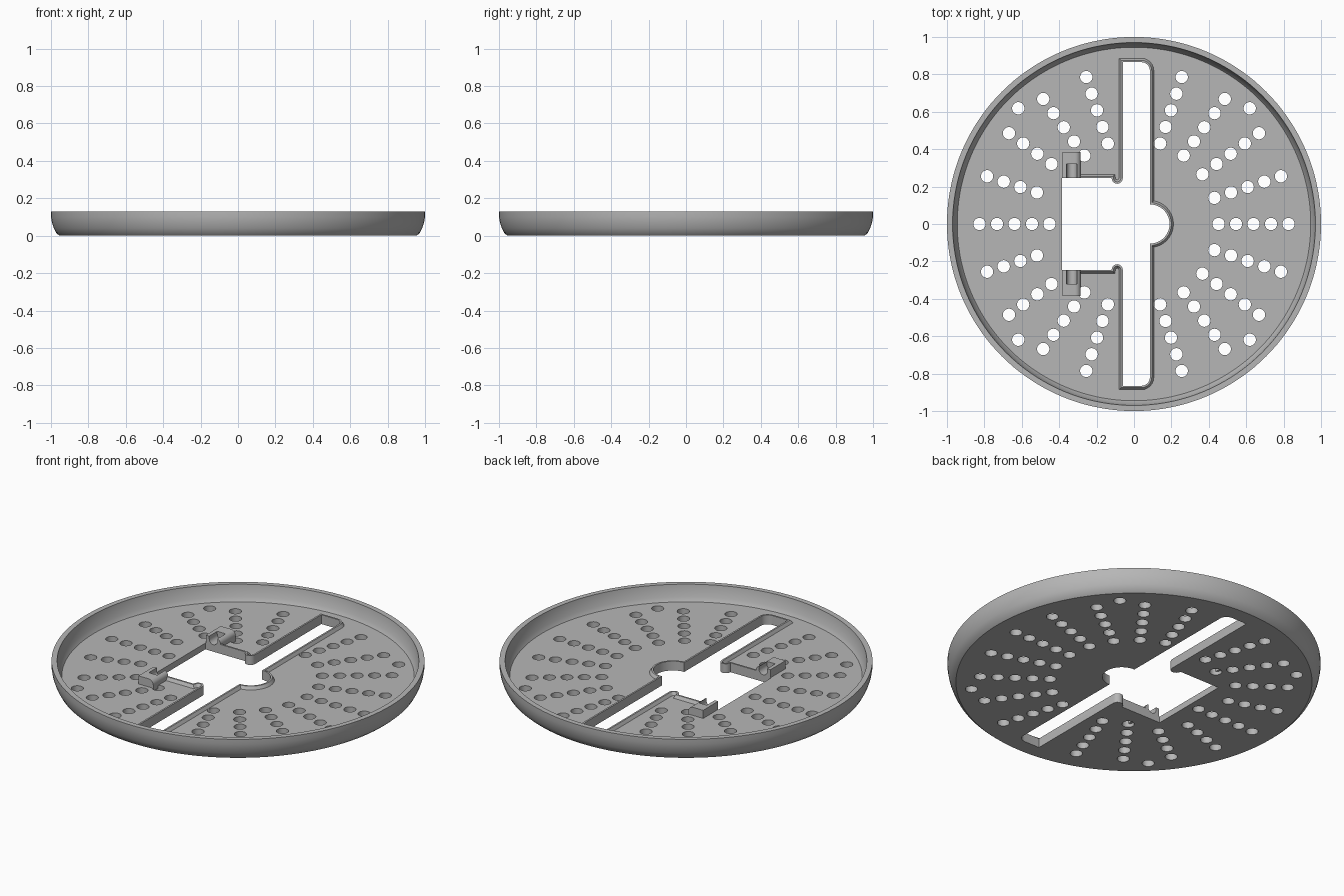
import bpy, bmesh
from math import sin, cos, radians, pi
from mathutils import Vector

cube = bpy.data.objects.get("Cube")
if cube:
    bpy.data.objects.remove(cube)

grey = bpy.data.materials.new("plain_grey")
grey.use_nodes = True
GREY = (0.47, 0.47, 0.47, 1)
grey.diffuse_color = GREY
grey.node_tree.nodes["Principled BSDF"].inputs["Base Color"].default_value = GREY

FLOOR = 0.037


def make(name, bm):
    bmesh.ops.recalc_face_normals(bm, faces=bm.faces)
    mesh = bpy.data.meshes.new(name)
    bm.to_mesh(mesh)
    bm.free()
    mesh.materials.append(grey)
    obj = bpy.data.objects.new(name, mesh)
    bpy.context.collection.objects.link(obj)
    return obj


def prism(bm, points, z0, z1):
    low = [bm.verts.new((x, y, z0)) for x, y in points]
    high = [bm.verts.new((x, y, z1)) for x, y in points]
    bm.faces.new(low)
    bm.faces.new(high)
    for i in range(len(points)):
        j = (i + 1) % len(points)
        bm.faces.new((low[i], low[j], high[j], high[i]))


def arc(cx, cy, r, a0, a1, n):
    angles = [radians(a0 + (a1 - a0) * i / n) for i in range(n + 1)]
    return [(cx + r * cos(a), cy + r * sin(a)) for a in angles]


def bridge(bm, rings, closed):
    count = len(rings[0])
    for a, b in zip(rings, rings[1:]):
        for i in range(count if closed else count - 1):
            j = (i + 1) % count
            bm.faces.new((a[i], a[j], b[j], b[i]))


def cut(obj, cutter):
    mod = obj.modifiers.new("cut", "BOOLEAN")
    mod.operation = "DIFFERENCE"
    mod.solver = "EXACT"
    mod.object = cutter
    graph = bpy.context.evaluated_depsgraph_get()
    mesh = bpy.data.meshes.new_from_object(obj.evaluated_get(graph))
    obj.modifiers.clear()
    obj.data = mesh
    bpy.data.objects.remove(cutter)


def smooth(obj):
    bpy.ops.object.select_all(action="DESELECT")
    obj.select_set(True)
    bpy.context.view_layer.objects.active = obj
    bpy.ops.object.shade_smooth_by_angle(angle=radians(30))


# Shallow round tray, turned from a profile
profile = [(0.955, 0), (0.972, 0.015), (0.985, 0.04), (0.995, 0.07), (1, 0.1),
           (1, 0.13), (0.97, 0.13), (0.96, 0.06), (0.945, FLOOR)]
bm = bmesh.new()
rings = [[bm.verts.new((x, y, z)) for x, y in arc(0, 0, r, 0, 357.5, 143)]
         for r, z in profile]
bridge(bm, rings, True)
bm.faces.new(rings[0])
bm.faces.new(rings[-1])
tray = make("tray", bm)

# Outline of the slot with its side window and finger notch
half = [(-0.285, -0.245)]
half += arc(-0.09, -0.245, 0.03, 180, 0, 8)
half += [(-0.06, -0.865)]
half += arc(0.04, -0.82, 0.045, -90, 0, 6)
half += arc(0.085, 0, 0.105, -90, 0, 10)
outline = half + [(x, -y) for x, y in reversed(half[:-1])]

# Opening and drain holes
bm = bmesh.new()
prism(bm, outline + [(-0.385, 0.245), (-0.385, -0.245)], -0.1, 0.2)
holes = [(0.875, a) for a in (45, 135, 225, 315)]
for k in range(20):
    angle = 18 * k
    if angle in (90, 270):
        continue
    first = 1 if angle in (144, 162, 198, 216) else 0
    holes += [(0.452 + 0.0935 * i, angle) for i in range(first, 5)]
for r, a in holes:
    x, y = r * cos(radians(a)), r * sin(radians(a))
    prism(bm, arc(x, y, 0.033, 0, 345, 23), -0.1, 0.2)
cut(tray, make("cutter", bm))
smooth(tray)

# Low sloped lip around the opening


def offset(points, d):
    vs = [Vector(p) for p in points]
    out = []
    for i, v in enumerate(vs):
        normals = []
        for a, b in ((i - 1, i), (i, i + 1)):
            if a >= 0 and b < len(vs):
                t = (vs[b] - vs[a]).normalized()
                normals.append(Vector((t.y, -t.x)))
        n, m = normals[0], normals[-1]
        out.append(v + (n + m) * d / (1 + n.dot(m)))
    return out


bm = bmesh.new()
rings = []
for d, z in ((0, 0.03), (0, 0.055), (0.01, 0.055), (0.025, 0.03)):
    rings.append([bm.verts.new((p.x, p.y, z)) for p in offset(outline, d)])
bridge(bm, rings + [rings[0]], False)
for end in (0, -1):
    bm.faces.new([r[end] for r in rings])
smooth(make("opening_lip", bm))

# Pair of hinge brackets with a round-bottomed pin seat
for name, s in (("hinge_bracket_back", 1), ("hinge_bracket_front", -1)):
    shape = [(-0.382, 0.02), (-0.382, 0.085)]
    shape += arc(-0.315, 0.055, 0.03, 90, 0, 6) + [(-0.285, 0.02)]
    bm = bmesh.new()
    ends = [[bm.verts.new((x, s * y, z)) for x, z in shape] for y in (0.245, 0.385)]
    bridge(bm, ends, True)
    bm.faces.new(ends[0])
    bm.faces.new(ends[1])
    bracket = make(name, bm)

    seat = arc(-0.333, 0.068, 0.027, 180, 360, 10) + [(-0.306, 0.2), (-0.36, 0.2)]
    bm = bmesh.new()
    ends = [[bm.verts.new((x, s * y, z)) for x, z in seat] for y in (0.2, 0.32)]
    bridge(bm, ends, True)
    bm.faces.new(ends[0])
    bm.faces.new(ends[1])
    cut(bracket, make("cutter", bm))
    smooth(bracket)
